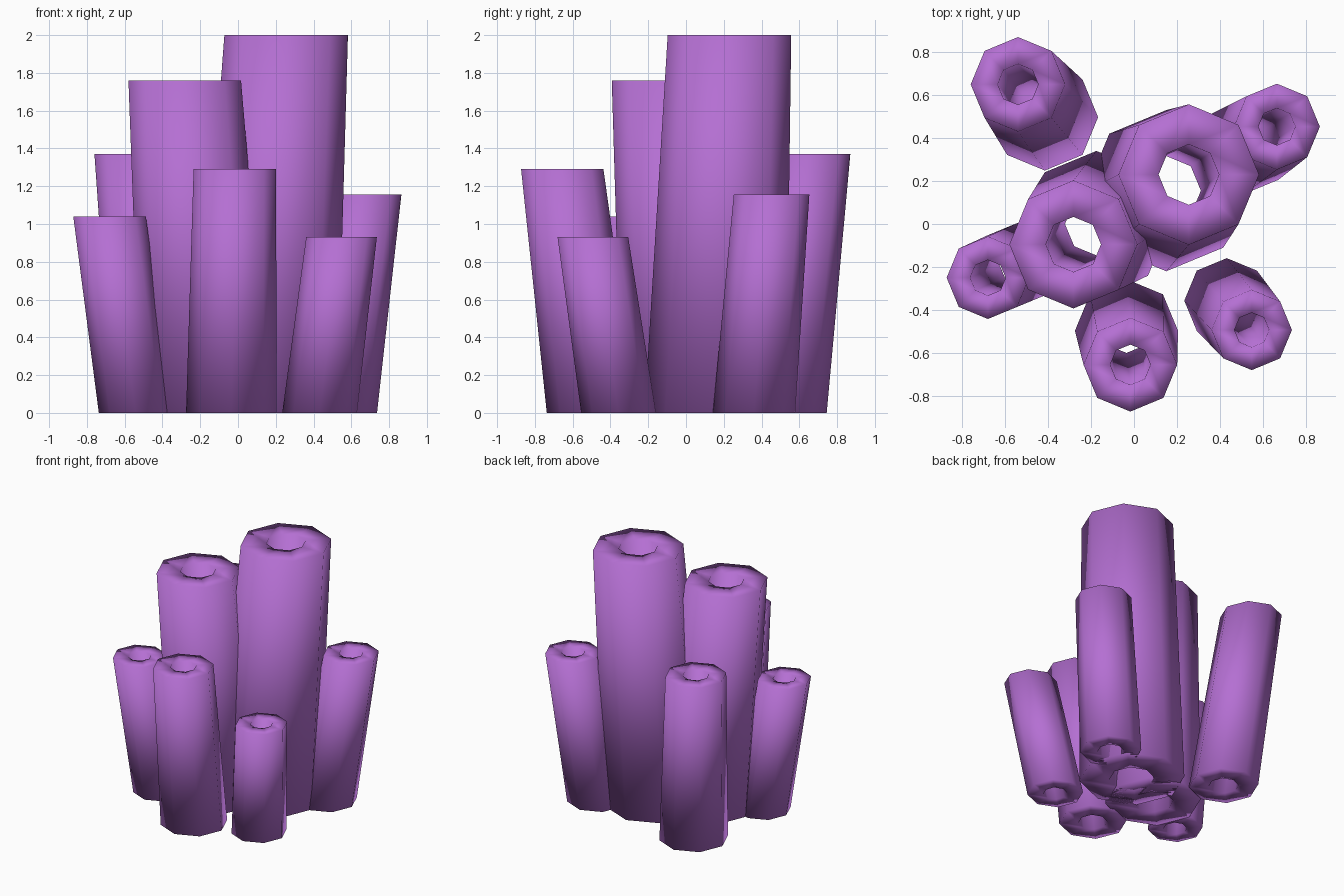
import bpy, bmesh
from math import cos, sin, pi

if "Cube" in bpy.data.objects:
    bpy.data.objects.remove(bpy.data.objects["Cube"])

SIDES = 8
HOLE = 0.43  # hole radius as a share of the outer radius

purple = bpy.data.materials.new("purple")
purple.diffuse_color = (0.46, 0.16, 0.65, 1)
purple.use_nodes = True
purple.node_tree.nodes["Principled BSDF"].inputs["Base Color"].default_value = purple.diffuse_color


def ring(bm, centre, z, radius):
    return [bm.verts.new((centre[0] + radius * cos(2 * pi * i / SIDES),
                          centre[1] + radius * sin(2 * pi * i / SIDES), z))
            for i in range(SIDES)]


def tube(name, height, top, top_r, base, base_r):
    """Leaning, tapered hollow tube with level ends."""
    bm = bmesh.new()
    loops = [ring(bm, base, 0, base_r), ring(bm, top, height, top_r),
             ring(bm, top, height, top_r * HOLE), ring(bm, base, 0, base_r * HOLE)]
    # outer wall, top rim, inner wall, bottom rim
    for k in range(4):
        a, b = loops[k], loops[(k + 1) % 4]
        for i in range(SIDES):
            j = (i + 1) % SIDES
            bm.faces.new((a[i], a[j], b[j], b[i])).smooth = True
    bmesh.ops.recalc_face_normals(bm, faces=bm.faces)
    mesh = bpy.data.meshes.new(name)
    bm.to_mesh(mesh)
    bm.free()
    mesh.materials.append(purple)
    bpy.context.collection.objects.link(bpy.data.objects.new(name, mesh))


# two tall central tubes
tube("tallest_tube", 2.0, (0.255, 0.23), 0.327, (0.15, 0.155), 0.375)
tube("second_tube", 1.76, (-0.282, -0.095), 0.298, (-0.175, 0.0), 0.34)

# shorter tubes leaning outward around them
tube("back_left_tube", 1.37, (-0.54, 0.65), 0.22, (-0.415, 0.497), 0.248)
tube("front_tube", 1.29, (-0.017, -0.655), 0.218, (-0.035, -0.497), 0.24)
tube("back_right_tube", 1.155, (0.665, 0.453), 0.20, (0.518, 0.36), 0.218)
tube("left_tube", 1.04, (-0.68, -0.25), 0.192, (-0.542, -0.19), 0.195)
tube("front_right_tube", 0.93, (0.548, -0.493), 0.187, (0.432, -0.357), 0.198)
